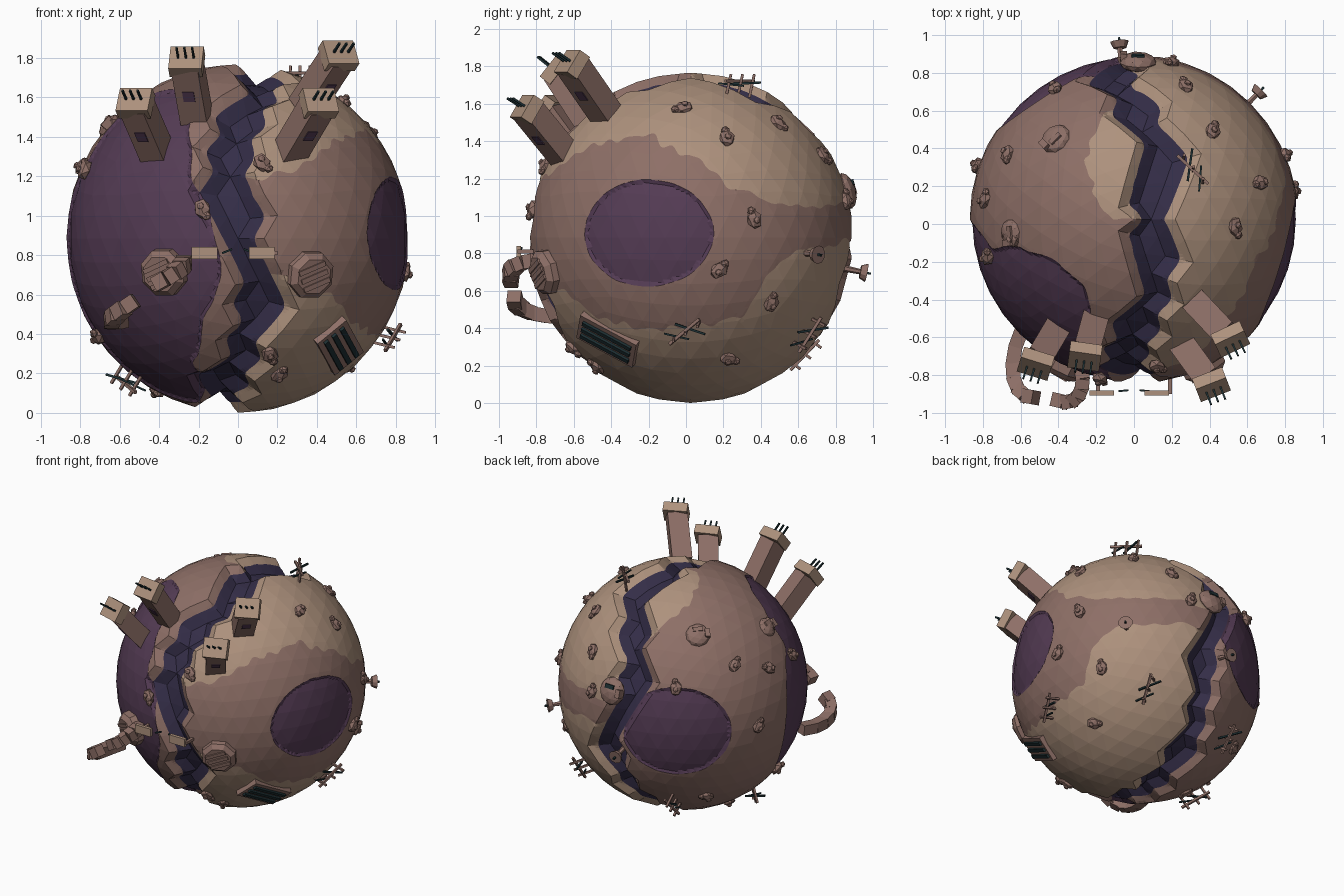
import bpy, bmesh, random
from math import sin, cos, pi, radians, degrees, atan2, asin, hypot
from mathutils import Vector, Matrix

random.seed(4)
if "Cube" in bpy.data.objects:
    bpy.data.objects.remove(bpy.data.objects["Cube"])

CENTRE = Vector((0, 0.025, 0.884))
R = 0.87
TAN, BROWN, PURPLE, NAVY, DARK = range(5)


def material(name, rgb):
    m = bpy.data.materials.new(name)
    m.use_nodes = True
    m.diffuse_color = (*rgb, 1)
    m.node_tree.nodes["Principled BSDF"].inputs["Base Color"].default_value = (*rgb, 1)
    return m


MATS = [material("sandy tan", (.42, .285, .205)), material("dusty brown", (.27, .16, .135)),
        material("deep purple", (.09, .045, .09)), material("dark navy", (.035, .027, .065)),
        material("dark teal", (.012, .028, .032))]


def finish(name, bm):
    me = bpy.data.meshes.new(name)
    bm.to_mesh(me)
    bm.free()
    for m in MATS:
        me.materials.append(m)
    ob = bpy.data.objects.new(name, me)
    bpy.context.collection.objects.link(ob)


def paint(verts, mat):
    for v in verts:
        for f in v.link_faces:
            f.material_index = mat


def box(bm, M, loc, size, mat):
    T = M @ Matrix.Translation(loc) @ Matrix.Diagonal((*size, 1))
    paint(bmesh.ops.create_cube(bm, size=1, matrix=T)["verts"], mat)


def prism(bm, M, loc, r1, r2, height, sides, mat):
    T = M @ Matrix.Translation(loc)
    paint(bmesh.ops.create_cone(bm, cap_ends=True, segments=sides, radius1=r1, radius2=r2,
                                depth=height, matrix=T)["verts"], mat)


def blob(bm, M, loc, size, mat, level=1):
    T = M @ Matrix.Translation(loc) @ Matrix.Diagonal((*size, 1))
    paint(bmesh.ops.create_icosphere(bm, subdivisions=level, radius=1, matrix=T)["verts"], mat)


def axes(origin, normal, spin=0):
    # Frame with z along the normal and x level
    n = Vector(normal).normalized()
    x = Vector((0, 0, 1)).cross(n).normalized()
    M = Matrix((x, n.cross(x), n)).transposed().to_4x4()
    return Matrix.Translation(origin) @ M @ Matrix.Rotation(radians(spin), 4, 'Z')


def on_surface(d, spin=0):
    n = Vector(d).normalized()
    return axes(CENTRE + n * R, n, spin)


def strut(bm, M, a, b, r, mat):
    a, b = M @ Vector(a), M @ Vector(b)
    T = axes((a + b) / 2, (b - a) + Vector((1e-5, 0, 0)))
    box(bm, T, (0, 0, 0), (r * 2, r * 2, (b - a).length), mat)


def curve(table, t, period=0):
    # Eased interpolation through a few (position, value) pairs
    if period:
        first = table[0]
        t = (t - first[0]) % period + first[0]
        table = table + [(first[0] + period, first[1])]
    for (t0, v0), (t1, v1) in zip(table, table[1:]):
        if t <= t1:
            k = max(0, (t - t0) / (t1 - t0))
            return v0 + (v1 - v0) * (k + k * k * (3 - 2 * k)) / 2
    return table[-1][1]


# Planet: fissure line, big basin outline and colour bands
FISSURE = [(-170, .08), (-143, -.03), (-118, -.07), (-80, -.1), (-60, -.08), (-39, .04), (-18, .12),
           (-3, .02), (20, -.05), (35, -.03), (47, .04), (70, .14), (86, .11), (102, .11),
           (119, .16), (132, .03), (149, -.1), (160, -.1)]
BASIN = [(-13, 44), (6, 40), (33, 36), (56, 42), (85, 60), (96, 58), (112, 49), (133, 38), (180, 41),
         (232, 45), (248, 59), (270, 71), (285, 60), (292, 49), (319, 42)]
UPPER = [(0, 1.18), (15, 1.2), (46, 1.38), (71, 1.43), (80, 1.36), (93, 1.3), (106, 1.14),
         (129, 1.04), (180, 1.06)]
LOWER = [(0, .74), (15, .7), (35, .6), (50, .46), (70, .4), (100, .43), (112, .48),
         (120, .72), (135, .83), (180, .88)]


def from_fissure(p):
    return p.x - curve(FISSURE, degrees(atan2(p.z, -p.y)), 360)


def in_crater(n, centre, wide, tall):
    c = Vector(centre).normalized()
    x = Vector((0, 0, 1)).cross(c).normalized()
    return n.dot(c) > 0 and (n.dot(x) / sin(radians(wide))) ** 2 + \
        (n.dot(c.cross(x)) / sin(radians(tall))) ** 2 < 1


def in_basin(n):
    az, el = degrees(atan2(-n.y, -n.x)), degrees(asin(max(-1, min(1, n.z))))
    if abs(az - 41) > 95:
        return False
    u = (az - 41) * cos(radians(el))
    return hypot(u, el) < curve(BASIN, degrees(atan2(el, u)), 360)


def surface_colour(p):
    n = p.normalized()
    side = from_fissure(p)
    if p.length < R - .05:
        return NAVY
    if in_basin(n) or in_crater(n, (.96, -.28, .03), 24.5, 19) or \
            in_crater(n, (-.45, .74, .01), 26, 22):
        return PURPLE
    wave = .014 * sin(p.y * 42 + p.x * 30) + .01 * sin(p.y * 75)
    if side > 0:
        phi, z = degrees(atan2(max(p.x, 0), -p.y)), p.z + CENTRE.z + wave
        return BROWN if curve(LOWER, phi) < z < curve(UPPER, phi) else TAN
    patch = p.z > .4 and 0 < p.y < .6 and p.x > -.12 - .13 * sin(p.y * pi / .6) + wave
    return TAN if patch else BROWN


bm = bmesh.new()
bmesh.ops.create_icosphere(bm, subdivisions=4, radius=R)
for v in bm.verts:
    if abs(from_fissure(v.co)) < .085:
        v.co *= .885
bmesh.ops.subdivide_edges(bm, edges=bm.edges[:], cuts=6, use_grid_fill=True)
for f in bm.faces:
    f.material_index = surface_colour(f.calc_center_median())
# Even out the colour borders
border = {}
for e in bm.edges:
    if len({f.material_index for f in e.link_faces}) > 1:
        for v in e.verts:
            border.setdefault(v, []).append(e.other_vert(v))
for step in range(4):
    moved = {v: v.co.lerp(sum((o.co for o in near), Vector()) / len(near), .5)
             for v, near in border.items() if len(near) == 2}
    for v, co in moved.items():
        v.co = co
# Sink the craters a little
for v in [v for v in bm.verts if all(f.material_index == PURPLE for f in v.link_faces)]:
    v.co *= .985
bm.transform(Matrix.Translation(CENTRE) @ Matrix.Diagonal((1, 1, 1.015, 1)))
finish("planet", bm)

# Chimneys: shaft, forward-tipped cap, three rods and a small window
for i, (a, b) in enumerate([((-.39, -.52, 1.27), (-.52, -.74, 1.57)), ((-.2, -.48, 1.44), (-.26, -.7, 1.78)),
                            ((.25, -.63, 1.3), (.41, -.85, 1.57)), ((.34, -.43, 1.55), (.51, -.61, 1.81))]):
    a, b = Vector(a), Vector(b)
    M, length = axes(b, b - a), (b - a).length
    bm = bmesh.new()
    box(bm, M, (0, 0, -length / 2 - .01), (.14, .13, length - .02), BROWN)
    box(bm, M, (0, -.066, -.17), (.06, .008, .06), PURPLE)
    T = axes(b, (b - a).normalized() + Vector((0, -.5, 0)))
    box(bm, T, (0, 0, 0), (.17, .14, .07), TAN)
    for x in (-.04, 0, .04):
        box(bm, T, (x, 0, .07), (.01, .012, .09), DARK)
    finish(f"chimney_{i + 1}", bm)

# Octagonal hatches with slats
for name, d in (("left_hatch", (.36, -.76, -.18)), ("right_hatch", (-.37, -.76, -.17))):
    M = on_surface(d, 22.5)
    bm = bmesh.new()
    prism(bm, M, (0, 0, 0), .125, .125, .05, 8, BROWN)
    prism(bm, M, (0, 0, .04), .125, .095, .03, 8, BROWN)
    for k in (-1, 0, 1):
        box(bm, M, (0, k * .045, .058), (.15, .025, .012), BROWN)
    finish(name, bm)

# Curled arms made of blocks
for name, pts in (("upper_arm", [(-.28, -.76, .76), (-.25, -.88, .78), (-.3, -.98, .71), (-.42, -.93, .65)]),
                  ("lower_arm", [(-.59, -.55, .47), (-.69, -.76, .44), (-.64, -.93, .49), (-.52, -.92, .57)])):
    p = [Vector(q) for q in pts]
    path = [p[0] * (1 - t) ** 3 + p[1] * 3 * t * (1 - t) ** 2 + p[2] * 3 * t * t * (1 - t) + p[3] * t ** 3
            for t in [k / 6 for k in range(7)]]
    bm = bmesh.new()
    for s, e in zip(path, path[1:]):
        box(bm, axes((s + e) / 2, e - s), (0, 0, 0), (.075, .075, (e - s).length * 1.05), BROWN)
    finish(name, bm)

# Front signal plates on posts
for name, s in (("left_plate", 1), ("right_plate", -1)):
    bm = bmesh.new()
    M = Matrix.Identity(4)
    box(bm, M, (s * .145 - .025, -.895, .81), (.13, .025, .06), TAN)
    box(bm, M, (s * .19, -.85, .81), (.02, .1, .02), BROWN)
    strut(bm, M, (s * .08, -.885, .81), (s * .03, -.88, .83), .005, DARK)
    finish(name, bm)

# Grille with dark bars
bm = bmesh.new()
M = on_surface((.53, -.46, -.565), -36)
box(bm, M, (0, 0, -.005), (.35, .19, .04), BROWN)
for k in (-1, 0, 1):
    box(bm, M, (0, k * .052, .02), (.3, .026, .02), DARK)
finish("grille", bm)

# Domes with a small window
for i, (d, r) in enumerate([((.02, .83, .25), .1), ((-.41, .42, .63), .085), ((-.65, -.07, .57), .07)]):
    bm = bmesh.new()
    M = on_surface(d)
    blob(bm, M, (0, 0, 0), (r, r, r * .5), BROWN, 2)
    box(bm, M, (r * .75, 0, r * .3), (.035, .06, .04), BROWN)
    box(bm, M, (0, r * .35, r * .46), (.07, .03, .012), DARK if i == 0 else BROWN)
    finish(f"dome_{i + 1}", bm)

# Dishes on stalks
for i, d in enumerate([(.59, .6, -.08), (-.07, .85, -.17)]):
    bm = bmesh.new()
    M = on_surface(d)
    prism(bm, M, (0, 0, .02), .018, .014, .1, 6, BROWN)
    prism(bm, M, (0, 0, .075), .035, .05, .035, 10, BROWN)
    strut(bm, M, (0, 0, .08), (0, 0, .115), .006, DARK)
    finish(f"dish_{i + 1}", bm)

# Thin wreckage frames of crossed struts
for i, d in enumerate([(.3, .24, .76), (.72, -.03, -.48), (.4, .6, -.5), (-.31, .55, -.58), (-.53, -.05, -.68)]):
    bm = bmesh.new()
    M = on_surface(d, 35 * i)
    for x in (-.08, 0, .08):
        strut(bm, M, (x, -.02, -.02), (x + .02, .02, .1), .007, BROWN)
    strut(bm, M, (-.1, 0, .07), (.12, .03, .055), .008, BROWN)
    strut(bm, M, (-.1, .05, .03), (0, -.04, .06), .005, DARK)
    strut(bm, M, (-.02, .06, .02), (.1, -.05, .085), .006, DARK)
    finish(f"wreck_{i + 1}", bm)

# Scattered rocks, each a flat lump with a knob on the end and one on top
ROCKS = [(-.41, .68, .33), (-.66, .34, .44), (-.78, .1, .36), (-.82, .28, 0), (-.7, -.1, -.49), (-.5, .44, -.55),
         (-.41, .05, -.77), (.28, .72, .45), (.42, .47, .62), (.69, .2, .55), (.54, -.04, .7), (.8, .34, .1),
         (.2, .84, .2), (.83, .15, -.17), (.66, .42, -.34), (.55, .2, -.64), (.12, -.77, .38), (-.18, -.84, .15),
         (.16, -.62, -.58), (.21, -.5, -.69), (-.78, -.2, .35), (-.64, -.1, .58)]
for i, d in enumerate(ROCKS):
    bm = bmesh.new()
    M = on_surface(d, random.uniform(0, 360))
    blob(bm, M, (0, 0, .005), (.058, .045, .035), BROWN)
    blob(bm, M, (.045, .01, .015), (.025, .025, .02), BROWN)
    blob(bm, M, (-.01, 0, .035), (.02, .02, .014), BROWN)
    finish(f"rock_{i + 1}", bm)
